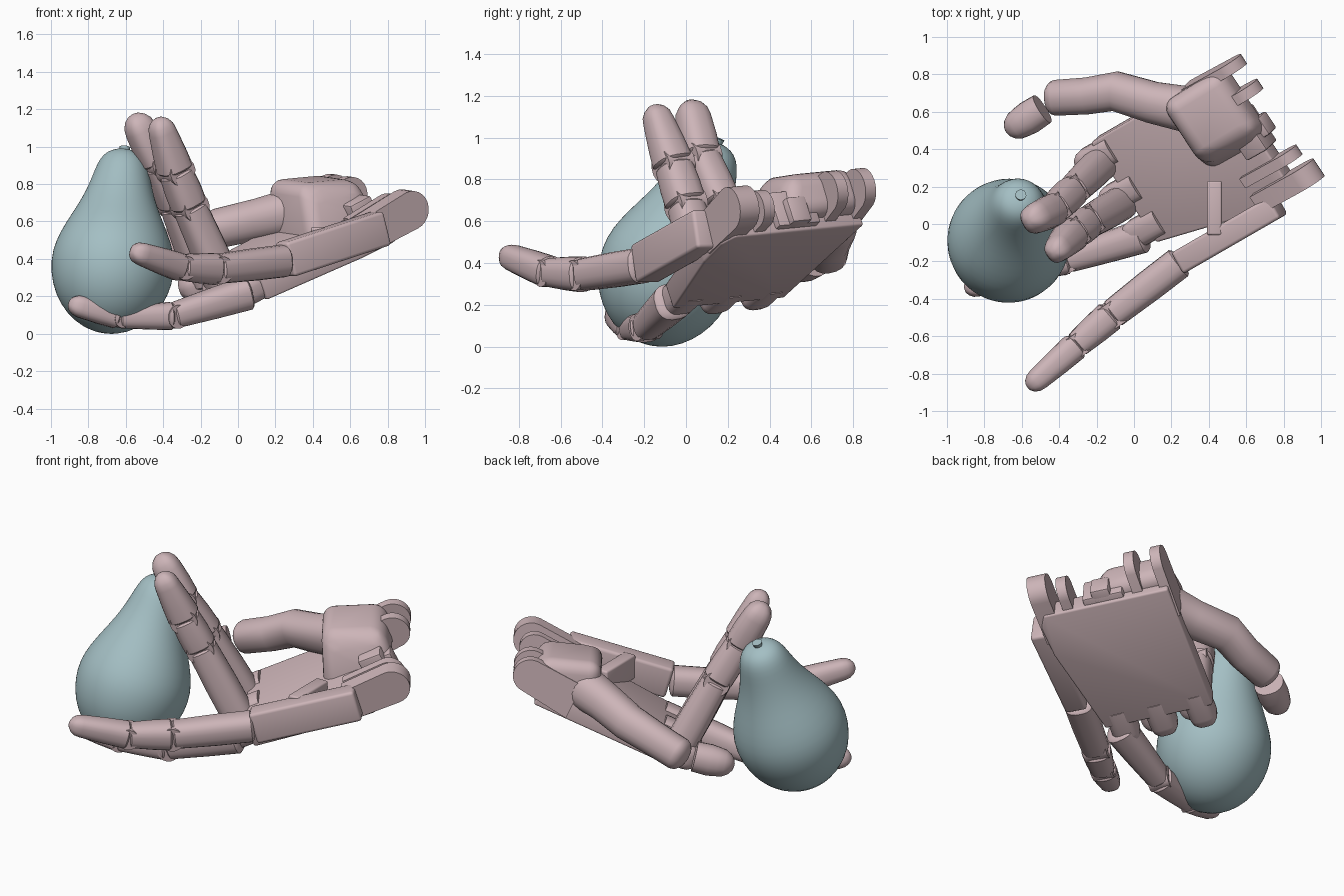
import bpy, bmesh, math
from mathutils import Vector

if "Cube" in bpy.data.objects:
    bpy.data.objects.remove(bpy.data.objects["Cube"], do_unlink=True)


def material(name, rgb):
    mat = bpy.data.materials.new(name)
    mat.use_nodes = True
    mat.diffuse_color = (*rgb, 1)
    mat.node_tree.nodes["Principled BSDF"].inputs["Base Color"].default_value = (*rgb, 1)
    return mat


PINK = material("dusty pink", (0.61, 0.46, 0.48))
BLUE = material("pale blue", (0.37, 0.52, 0.55))

# Palm frame: along the fingers, across to the thumb, out of the palm
WRIST = Vector((0.72, 0.47, 0.545))
ALONG = Vector((-0.80, -0.45, -0.42)).normalized()
ACROSS = Vector((-0.55, 0.83, 0.08)).normalized()
OUT = ACROSS.cross(ALONG).normalized()


def palm_point(a, b, n):
    return WRIST + ALONG * a + ACROSS * b + OUT * n


def finish(bm, name, mat, angle=35):
    bmesh.ops.recalc_face_normals(bm, faces=bm.faces[:])
    mesh = bpy.data.meshes.new(name)
    bm.to_mesh(mesh)
    bm.free()
    mesh.materials.append(mat)
    obj = bpy.data.objects.new(name, mesh)
    bpy.context.collection.objects.link(obj)
    bpy.ops.object.select_all(action="DESELECT")
    obj.select_set(True)
    bpy.context.view_layer.objects.active = obj
    bpy.ops.object.shade_smooth_by_angle(angle=math.radians(angle))
    return obj


def tube(name, path, radii, mat=PINK, start=0.0, end=0.0, sides=20, power=2.6, side_axis=ACROSS):
    """Loft of rounded sections; start and end give the length of the domes."""
    pts = [Vector(p) for p in path]
    rings = []
    last = len(pts) - 1
    for i, p in enumerate(pts):
        t = (pts[min(i + 1, last)] - pts[max(i - 1, 0)]).normalized()
        rings.append((p, radii[i], t))
    arcs = [math.radians(d) for d in (25, 48, 68, 82)]
    for amount, index, sign in ((start, 0, -1), (end, last, 1)):
        if amount:
            p, r, t = rings[0] if index == 0 else rings[-1]
            dome = [(p + t * sign * r * amount * math.sin(x), r * math.cos(x), t) for x in arcs]
            rings = dome[::-1] + rings if sign < 0 else rings + dome
    bm = bmesh.new()
    loops = []
    for p, r, t in rings:
        side = (side_axis - t * side_axis.dot(t)).normalized()
        up = t.cross(side)
        loop = []
        for k in range(sides):
            x = math.tau * (k + 0.5) / sides
            c, s = math.cos(x), math.sin(x)
            c = math.copysign(abs(c) ** (2 / power), c)
            s = math.copysign(abs(s) ** (2 / power), s)
            loop.append(bm.verts.new(p + side * c * r + up * s * r))
        loops.append(loop)
    for lower, upper in zip(loops, loops[1:]):
        for k in range(sides):
            j = (k + 1) % sides
            bm.faces.new((lower[k], lower[j], upper[j], upper[k]))
    bm.faces.new(loops[0])
    bm.faces.new(loops[-1])
    return finish(bm, name, mat)


def hull(name, points, bevel=0.0, segments=3):
    bm = bmesh.new()
    for p in points:
        bm.verts.new(p)
    bmesh.ops.convex_hull(bm, input=bm.verts[:])
    bmesh.ops.dissolve_limit(bm, angle_limit=0.03, verts=bm.verts[:], edges=bm.edges[:])
    if bevel:
        bmesh.ops.bevel(bm, geom=bm.edges[:], offset=bevel, segments=segments,
                        profile=0.5, affect="EDGES", clamp_overlap=True)
    return finish(bm, name, PINK)


def palm_box(name, a, b, n):
    return hull(name, [palm_point(x, y, z) for x in a for y in b for z in n], 0.012, 2)


# Pear body and stem
pear_center = Vector((-0.67, -0.09, 0.36))
pear_axis = Vector((0.05, 0.19, 0.49)).normalized()
profile = [(-0.365, 0.03), (-0.35, 0.11), (-0.30, 0.195), (-0.22, 0.267), (-0.12, 0.315),
           (0, 0.335), (0.1, 0.32), (0.2, 0.28), (0.3, 0.23), (0.4, 0.187), (0.5, 0.157),
           (0.57, 0.14), (0.62, 0.115), (0.65, 0.08), (0.665, 0.03)]
pear = tube("pear_body", [pear_center + pear_axis * t for t, r in profile],
            [r for t, r in profile], BLUE, sides=40, power=2)
pear.modifiers.new("smooth", "SUBSURF").levels = 1
tube("pear_stem", [pear_center + pear_axis * t for t in (0.64, 0.685)], [0.02, 0.03],
     BLUE, sides=12, power=2)

# Palm slab, with a narrower end toward the fingers
slab = [palm_point(a, b, n) for a, b in ((0, -0.28), (0.08, -0.32), (0.28, -0.31), (0.84, -0.19),
                                         (0.84, 0.45), (0, 0.46)) for n in (0, 0.13)]
hull("palm_slab", slab, 0.012)
palm_box("wrist_block", (-0.04, 0.1), (-0.04, 0.2), (0.02, 0.2))
palm_box("wrist_block_step", (-0.08, 0.05), (0.02, 0.13), (0.02, 0.15))
hull("hinge_plate", [Vector((x, y, z)) for x in (0.39, 0.47) for y in (-0.06, 0.23)
                     for z in (0.42, 0.57)], 0.012)

# Thumb mound
mound = [palm_point(a, b, 0.06) for a in (-0.07, 0.38) for b in (-0.01, 0.465)]
mound += [palm_point(a, b, n) for a, n in ((-0.08, 0.265), (0.25, 0.385)) for b in (0.09, 0.465)]
hull("thumb_mound", mound, 0.07, 5)


# Rounded hinge lugs along the wrist
def lug(name, b, half_width, a, n, radius):
    points = []
    for y in (b - half_width, b + half_width):
        for k in range(24):
            x = math.tau * k / 24
            points.append(palm_point(a + radius * math.cos(x), y, n + radius * math.sin(x)))
        points += [palm_point(0.2, y, z) for z in (0.01, n + radius * 0.8)]
    hull(name, points)


lug("little_side_outer_lug", -0.27, 0.055, -0.085, 0.115, 0.105)
lug("little_side_inner_lug", -0.135, 0.03, -0.06, 0.11, 0.09)
lug("thumb_side_outer_lug", 0.44, 0.03, -0.09, 0.15, 0.10)
lug("thumb_side_inner_lug", 0.28, 0.03, -0.09, 0.15, 0.10)

# Side bar of the palm carrying the little finger
bar_start, bar_end = Vector((0.77, 0.10, 0.565)), Vector((0.25, -0.20, 0.395))
bar_dir = (bar_end - bar_start).normalized()
bar_side = bar_dir.cross(Vector((0, 0, 1))).normalized()
bar_up = bar_side.cross(bar_dir)
hull("little_side_bar", [p + bar_side * s * 0.065 + bar_up * h * 0.095
                         for p in (bar_start, bar_end) for s in (-1, 1) for h in (-1, 1)], 0.018)


# Fingers: separate bones with cylinder pins at the joints
def finger(name, joints, radii):
    pts = [Vector(p) for p in joints]
    last = len(pts) - 2
    for i, (p, q) in enumerate(zip(pts, pts[1:])):
        d = (q - p).normalized()
        r0, r1 = radii[i], radii[i + 1]
        first = p + d * r0 * 0.18
        final = q - d * r1 * (1.2 if i == last else 0.18)
        middle = first.lerp(final, 0.45)
        tube(f"{name}_bone_{i + 1}", [first, middle, final], [r0, (r0 + r1) * 0.5, r1 * 0.93],
             start=0.25, end=1.2 if i == last else 0.25)
        if i:
            pin = ACROSS * r0 * 0.8
            tube(f"{name}_pin_{i}", [p - pin, p + pin], [r0 * 0.86] * 2,
                 sides=16, power=2, side_axis=ALONG)


fingers = {
    "index_finger": ([(-0.17, 0.33, 0.27), (-0.335, 0.17, 0.69), (-0.43, 0.075, 0.91),
                      (-0.565, 0.015, 1.18)], (0.092, 0.088, 0.088, 0.088)),
    "middle_finger": ([(-0.07, 0.11, 0.25), (-0.26, 0.0, 0.68), (-0.335, -0.06, 0.87),
                       (-0.43, -0.16, 1.16)], (0.094, 0.093, 0.093, 0.076)),
    "ring_finger": ([(0.06, -0.06, 0.22), (-0.35, -0.19, 0.095), (-0.64, -0.27, 0.085),
                     (-0.91, -0.35, 0.165)], (0.09, 0.075, 0.06, 0.064)),
    "little_finger": ([(0.25, -0.20, 0.39), (-0.12, -0.485, 0.345), (-0.31, -0.65, 0.355),
                       (-0.57, -0.88, 0.445)], (0.086, 0.085, 0.076, 0.066)),
}
for finger_name, (joints, radii) in fingers.items():
    finger(finger_name, joints, radii)

# Rounded root knuckles at the end of the palm
for root_name, b in (("index", 0.36), ("middle", 0.125), ("ring", -0.10)):
    tube(f"{root_name}_root", [palm_point(a, b, 0.075) for a in (0.76, 0.93)], [0.08] * 2,
         end=1.0, power=3)

# Thumb and its loose tip
tube("thumb", [(0.38, 0.60, 0.67), (0.25, 0.62, 0.645), (0.1, 0.65, 0.61), (-0.1, 0.71, 0.565),
               (-0.25, 0.685, 0.50), (-0.42, 0.675, 0.44)],
     [0.13, 0.12, 0.11, 0.105, 0.098, 0.095], end=0.6, power=2.3)
tube("thumb_tip", [(-0.49, 0.615, 0.42), (-0.56, 0.57, 0.40), (-0.60, 0.545, 0.39)],
     [0.086, 0.09, 0.084], end=1.2, power=2.2)
